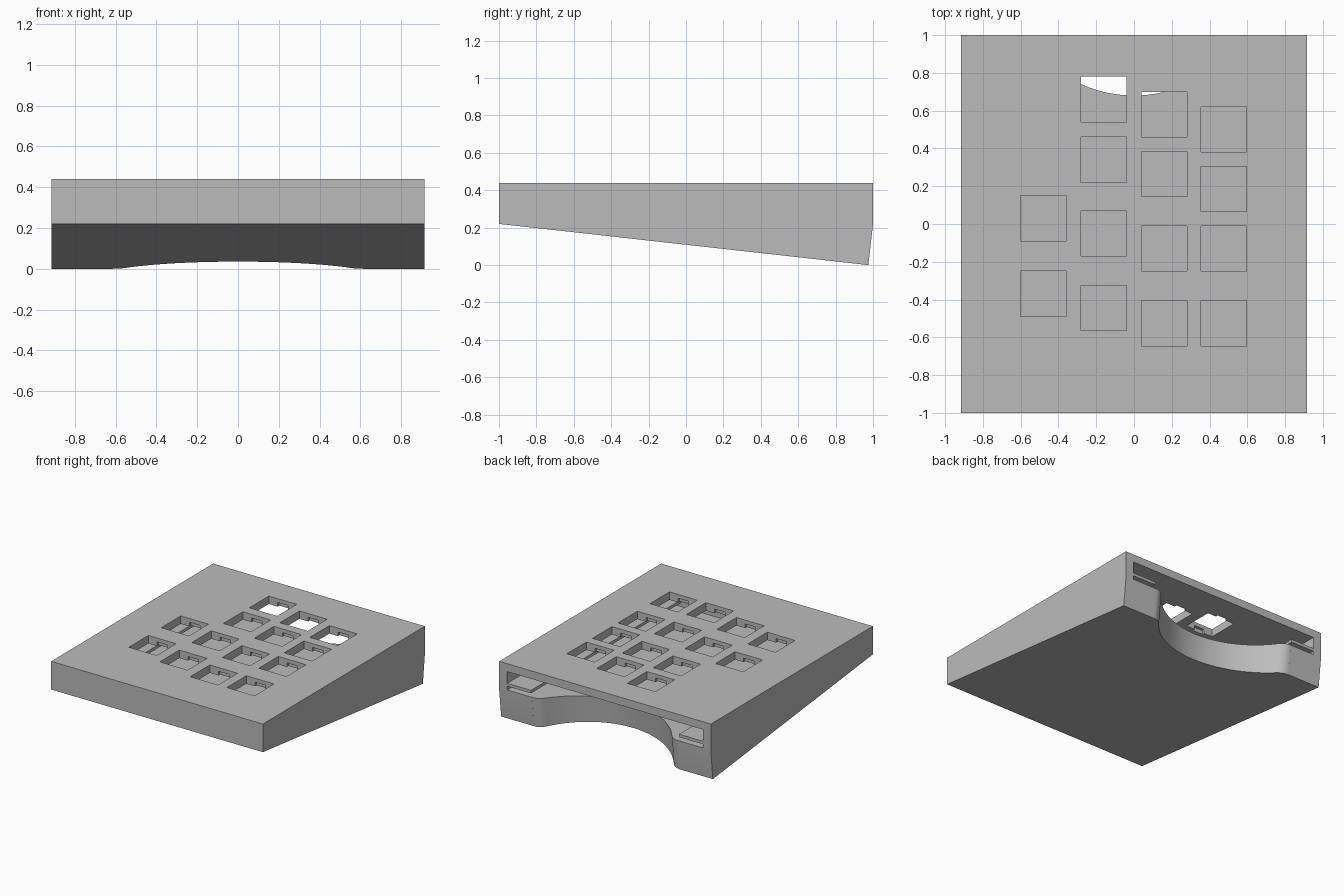
import bpy, bmesh, math

cube = bpy.data.objects.get("Cube")
if cube:
    bpy.data.objects.remove(cube, do_unlink=True)

grey = bpy.data.materials.new("mid_grey")
grey.use_nodes = True
grey.diffuse_color = (0.5, 0.5, 0.5, 1)
grey.node_tree.nodes["Principled BSDF"].inputs["Base Color"].default_value = (0.5, 0.5, 0.5, 1)


def add_object(name, bm):
    bmesh.ops.recalc_face_normals(bm, faces=bm.faces)
    mesh = bpy.data.meshes.new(name)
    bm.to_mesh(mesh)
    bm.free()
    mesh.materials.append(grey)
    obj = bpy.data.objects.new(name, mesh)
    bpy.context.collection.objects.link(obj)
    return obj


def prism(name, points, offset):
    """Extrude a closed outline along an offset vector."""
    bm = bmesh.new()
    face = bm.faces.new([bm.verts.new(p) for p in points])
    ext = bmesh.ops.extrude_face_region(bm, geom=[face])
    verts = [v for v in ext["geom"] if isinstance(v, bmesh.types.BMVert)]
    bmesh.ops.translate(bm, verts=verts, vec=offset)
    return add_object(name, bm)


def boxes(name, bounds):
    """Boxes given as (x0, x1, y0, y1, z0, z1)."""
    bm = bmesh.new()
    for x0, x1, y0, y1, z0, z1 in bounds:
        verts = bmesh.ops.create_cube(bm, size=1)["verts"]
        bmesh.ops.scale(bm, verts=verts, vec=(x1 - x0, y1 - y0, z1 - z0))
        bmesh.ops.translate(bm, verts=verts,
                            vec=((x0 + x1) / 2, (y0 + y1) / 2, (z0 + z1) / 2))
    return add_object(name, bm)


# Wedge-shaped case
TOP, HALF_W = 0.44, 0.915
side = [(-1, 0.22), (0.975, 0), (1, 0.22), (1, TOP), (-1, TOP)]
case = prism("keypad_case", [(-HALF_W, y, z) for y, z in side], (2 * HALF_W, 0, 0))

# Cavity open at the back, with a guide rail along each side wall
CEILING, FLOOR, FRONT = 0.378, 0.235, -0.85
cutters = [
    boxes("cavity_cutter", [(-0.845, 0.845, FRONT, 1.1, 0.287, CEILING)]),
    boxes("slot_cutter", [(-0.845, 0.845, FRONT, 1.1, FLOOR, 0.264)]),
    boxes("rail_gap_cutter", [(-0.64, 0.64, FRONT, 1.1, FLOOR + 0.001, 0.3)]),
]

# Rounded recess through the back, perpendicular to the sloping base
R, FILLET, DEEPEST, BACK, SLOPE = 0.68, 0.1, 0.654, 0.975, 0.1114
arc_y, fil_y = DEEPEST + R, BACK - FILLET
fil_x = math.sqrt((R + FILLET) ** 2 - (arc_y - fil_y) ** 2)
touch = math.atan2(fil_y - arc_y, fil_x)
half = [(fil_x, 1.3)]
for i in range(9):
    a = math.pi / 2 + (touch + math.pi / 2) * i / 8
    half.append((fil_x + FILLET * math.cos(a), fil_y + FILLET * math.sin(a)))
for i in range(1, 17):
    a = touch + (-math.pi / 2 - touch) * i / 16
    half.append((R * math.cos(a), arc_y + R * math.sin(a)))
outline = half + [(-x, y) for x, y in reversed(half[:-1])]
Z0, Z1 = -0.1, 0.32
cutters.append(prism("recess_cutter", [(x, y + SLOPE * Z0, Z0) for x, y in outline],
                     (0, SLOPE * (Z1 - Z0), Z1 - Z0)))

# Staggered columns of square key openings, with clip notches below
columns = {
    -0.48: (0.03, -0.37),
    -0.16: (0.66, 0.34, -0.05, -0.445),
    0.16: (0.58, 0.265, -0.13, -0.525),
    0.475: (0.5, 0.185, -0.13, -0.525),
}
keys = [(x, y) for x, ys in columns.items() for y in ys]
S = 0.12
cutters.append(boxes("key_cutter", [(x - S, x + S, y - S, y + S, 0.33, 0.5) for x, y in keys]))
cutters.append(boxes("notch_cutter", [(x - 0.045, x + 0.045, y - S - 0.02, y + S + 0.02, 0.335, 0.41)
                                      for x, y in keys]))

for cutter in cutters:
    cutter.hide_render = True
    mod = case.modifiers.new(cutter.name, "BOOLEAN")
    mod.operation = "DIFFERENCE"
    mod.solver = "EXACT"
    mod.object = cutter

# Bake the cuts and discard the cutters
bpy.context.view_layer.update()
deps = bpy.context.evaluated_depsgraph_get()
baked = bpy.data.meshes.new_from_object(case.evaluated_get(deps))
case.modifiers.clear()
case.data = baked
for cutter in cutters:
    bpy.data.objects.remove(cutter, do_unlink=True)

bpy.context.view_layer.objects.active = case
case.select_set(True)
bpy.ops.object.shade_smooth_by_angle(angle=math.radians(30))
